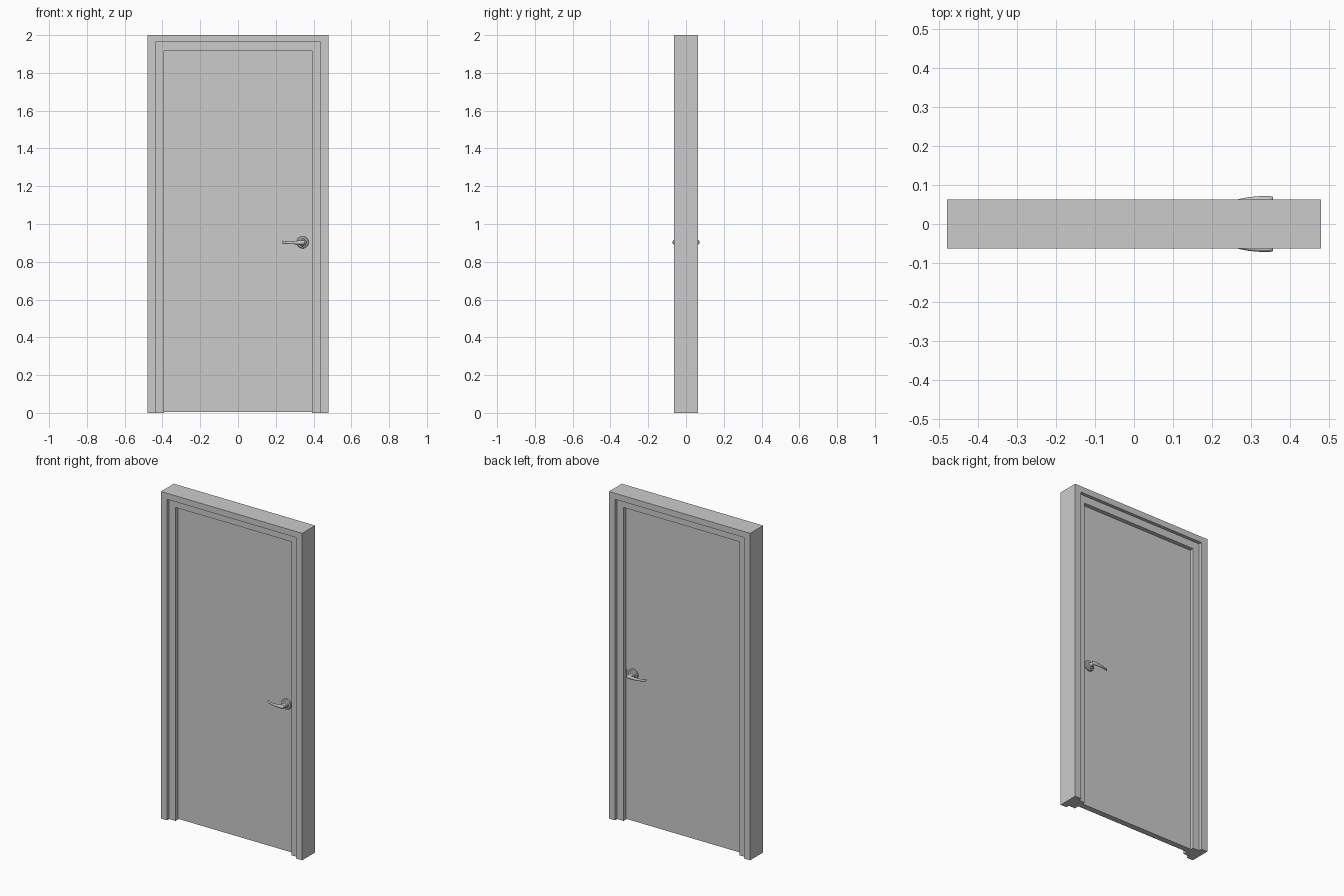
import bpy, bmesh, math
from mathutils import Matrix, Vector

if "Cube" in bpy.data.objects:
    bpy.data.objects.remove(bpy.data.objects["Cube"])


def make_object(name, bm, smooth=False, mirror_y=False):
    bmesh.ops.recalc_face_normals(bm, faces=bm.faces)
    mesh = bpy.data.meshes.new(name)
    bm.to_mesh(mesh)
    bm.free()
    ob = bpy.data.objects.new(name, mesh)
    bpy.context.collection.objects.link(ob)
    if smooth:
        bpy.context.view_layer.objects.active = ob
        ob.select_set(True)
        bpy.ops.object.shade_smooth_by_angle(angle=math.radians(35))
        ob.select_set(False)
    if mirror_y:
        mod = ob.modifiers.new("other_side", 'MIRROR')
        mod.use_axis = (False, True, False)
        mod.use_mirror_merge = False
    return ob


def loft(rings):
    """Skin closed rings of points and cap both ends."""
    bm = bmesh.new()
    loops = [[bm.verts.new(p) for p in ring] for ring in rings]
    for a, b in zip(loops, loops[1:]):
        for i in range(len(a)):
            j = (i + 1) % len(a)
            bm.faces.new((a[i], a[j], b[j], b[i]))
    bm.faces.new(loops[0])
    bm.faces.new(loops[-1])
    return bm


def box(name, lo, hi):
    lo, hi = Vector(lo), Vector(hi)
    bm = bmesh.new()
    bmesh.ops.create_cube(bm, size=1, matrix=Matrix.Translation((lo + hi) / 2)
                          @ Matrix.Diagonal((*(hi - lo), 1)))
    return make_object(name, bm)


def circle_ring(cx, cz, y, r, n=32):
    return [(cx + r * math.cos(2 * math.pi * i / n), y,
             cz + r * math.sin(2 * math.pi * i / n)) for i in range(n)]


# Frame: stepped section (half width, top height, y) swept up, over and down
section = [(0.478, 2.0, -0.0625), (0.436, 1.963, -0.0625), (0.436, 1.963, -0.042),
           (0.393, 1.917, -0.042), (0.393, 1.917, 0.042), (0.436, 1.963, 0.042),
           (0.436, 1.963, 0.0625), (0.478, 2.0, 0.0625)]
frame_rings = [[(side * x, y, z * up) for x, z, y in section]
               for side, up in ((-1, 0), (-1, 1), (1, 1), (1, 0))]
make_object("door_frame", loft(frame_rings))

# Door leaf
DOOR_Y = 0.018
box("door_leaf", (-0.392, -DOOR_Y, 0.004), (0.392, DOOR_Y, 1.916))

# Latch plate at the edge of the leaf
box("latch_plate", (0.388, -0.02, 0.885), (0.3925, 0.02, 0.922))

# Handle rose and neck, turned about the y axis
HX, HZ = 0.342, 0.903
turned = [(DOOR_Y - 0.001, 0.032), (0.023, 0.032), (0.027, 0.029), (0.029, 0.021),
          (0.035, 0.018), (0.038, 0.012), (0.062, 0.011)]
make_object("handle_rose", loft([circle_ring(HX, HZ, -y, r) for y, r in turned]),
            smooth=True, mirror_y=True)

# Lever: oval sections (x, y, z, half depth, half height) curving in to the door
lever = [(0.236, 0.047, 0.904, 0.003, 0.005), (0.239, 0.048, 0.904, 0.005, 0.008),
         (0.252, 0.054, 0.902, 0.005, 0.007), (0.272, 0.0595, 0.901, 0.005, 0.007),
         (0.295, 0.063, 0.901, 0.006, 0.008), (0.320, 0.064, 0.902, 0.007, 0.010),
         (0.345, 0.064, 0.903, 0.0075, 0.0115), (0.353, 0.064, 0.903, 0.0065, 0.009),
         (0.355, 0.064, 0.903, 0.005, 0.007)]
N = 20
lever_rings = [[(x, -y + ry * math.cos(2 * math.pi * i / N),
                 z + rz * math.sin(2 * math.pi * i / N)) for i in range(N)]
               for x, y, z, ry, rz in lever]
make_object("handle_lever", loft(lever_rings), smooth=True, mirror_y=True)
